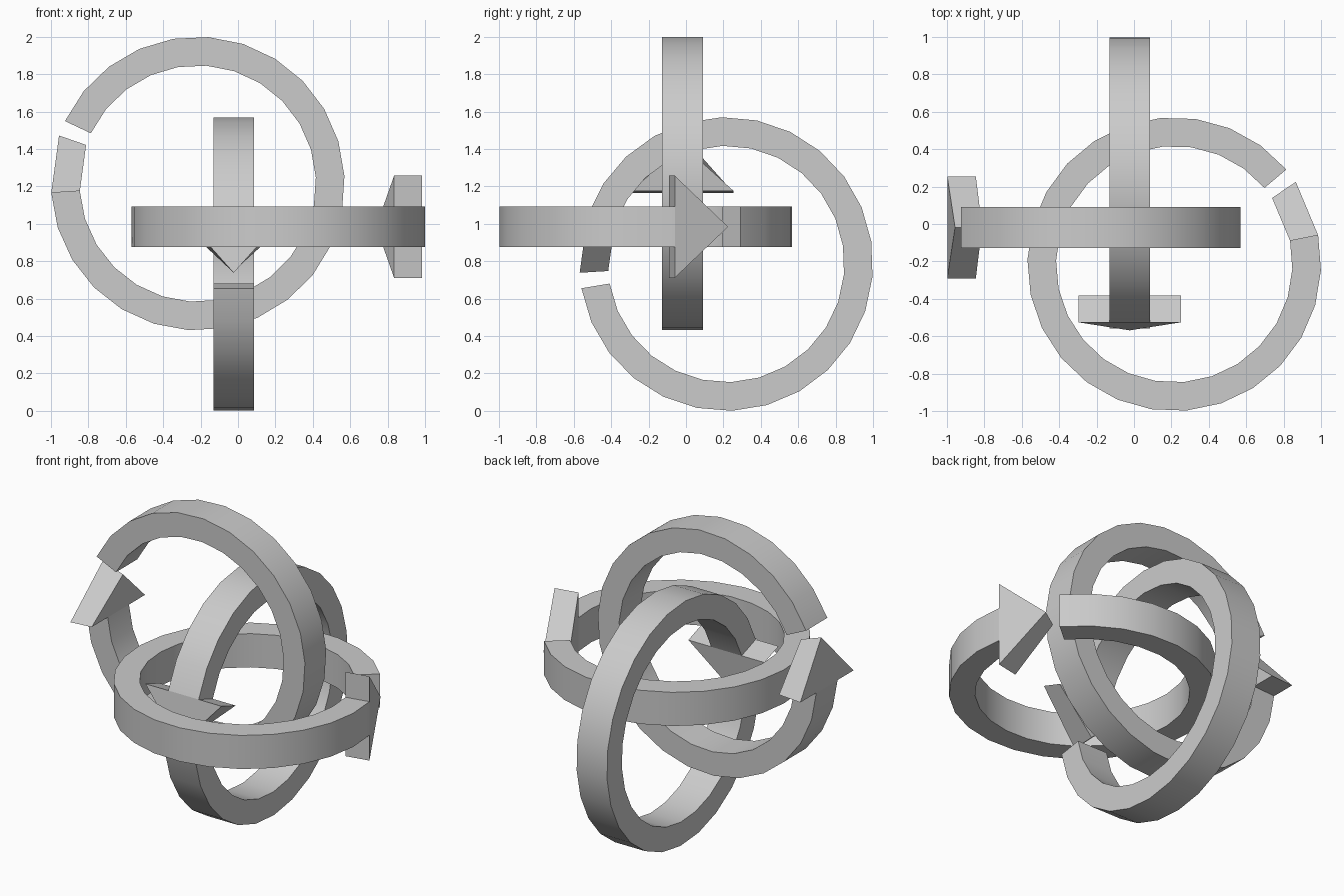
import bpy, bmesh, math
from mathutils import Vector

if "Cube" in bpy.data.objects:
    bpy.data.objects.remove(bpy.data.objects["Cube"])

grey = bpy.data.materials.new("plain_grey")
grey.diffuse_color = (0.6, 0.6, 0.6, 1)
grey.use_nodes = True
grey.node_tree.nodes["Principled BSDF"].inputs["Base Color"].default_value = grey.diffuse_color

R_OUT, R_IN = 0.785, 0.632      # band radii
HALF, WING = 0.109, 0.273       # half width of the band and of the arrow head
CENTRE = (0.215, -0.215)        # ring centre in its own plane
SWEEP, HEAD, STEPS = 331.2, 22.7, 24


def arrow_ring(name, start, offset, shift):
    """Open band ending in a flat arrow head; shift cycles the axes."""
    bm = bmesh.new()

    def vert(radius, deg, w):
        a = math.radians(deg)
        p = (CENTRE[0] + radius * math.cos(a), CENTRE[1] + radius * math.sin(a), w + offset)
        x, y, z = (p[(i - shift) % 3] for i in range(3))
        return bm.verts.new(Vector((x, y, z + 1)))

    # curved band
    rows = []
    for i in range(STEPS + 1):
        d = start + SWEEP * i / STEPS
        rows.append([vert(R_OUT, d, -HALF), vert(R_OUT, d, HALF),
                     vert(R_IN, d, HALF), vert(R_IN, d, -HALF)])
    for a, b in zip(rows, rows[1:]):
        for k in range(4):
            n = (k + 1) % 4
            bm.faces.new((a[k], a[n], b[n], b[k]))
    bm.faces.new(rows[0])
    bm.faces.new(rows[-1])

    # arrow head: straight triangular prism
    base, tip = start + SWEEP, start + SWEEP + HEAD
    outer, inner = [[vert(r, base, -WING), vert(r, base, WING), vert(r, tip, 0)]
                    for r in (R_OUT, R_IN)]
    bm.faces.new(outer)
    bm.faces.new(inner)
    for k in range(3):
        n = (k + 1) % 3
        bm.faces.new((outer[k], outer[n], inner[n], inner[k]))

    bmesh.ops.recalc_face_normals(bm, faces=bm.faces)
    mesh = bpy.data.meshes.new(name)
    bm.to_mesh(mesh)
    bm.free()
    mesh.materials.append(grey)
    obj = bpy.data.objects.new(name, mesh)
    bpy.context.collection.objects.link(obj)
    bpy.ops.object.select_all(action='DESELECT')
    obj.select_set(True)
    bpy.context.view_layer.objects.active = obj
    bpy.ops.object.shade_smooth_by_angle(angle=math.radians(20))


# three interlocked rings, one per axis plane
arrow_ring("horizontal_arrow_ring", 40.2, -0.016, 0)
arrow_ring("side_arrow_ring", 189.5, -0.023, 1)
arrow_ring("front_arrow_ring", -64.8, -0.018, 2)
